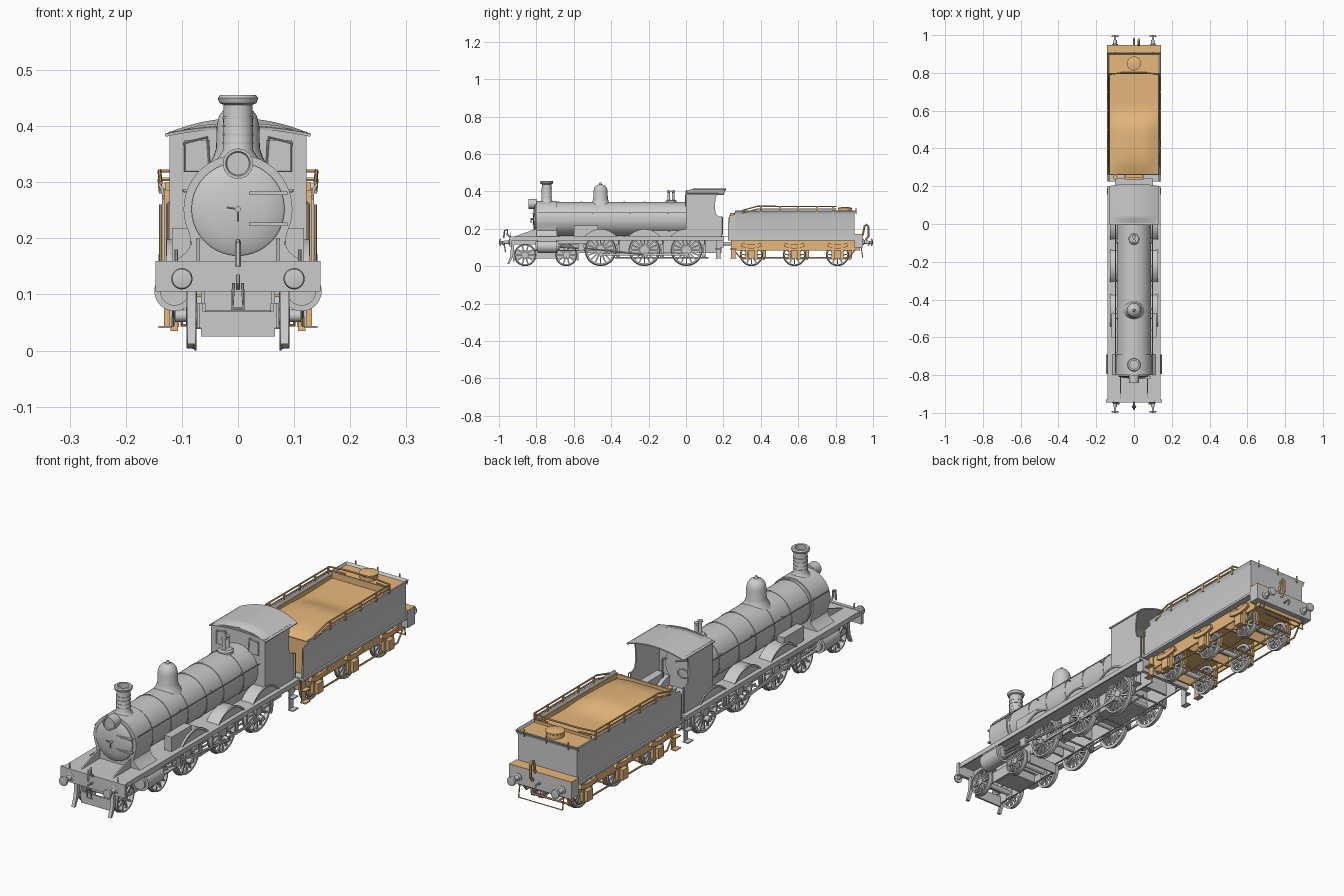
import bpy, bmesh, math
from math import sin, cos, pi, radians

orange = bpy.data.materials.new("orange")
orange.diffuse_color = (0.8, 0.48, 0.2, 1)

def mesh(name, verts, faces, mat=None):
    me = bpy.data.meshes.new(name)
    me.from_pydata(verts, [], faces)
    bm = bmesh.new(); bm.from_mesh(me)
    bmesh.ops.remove_doubles(bm, verts=bm.verts, dist=1e-5)
    bmesh.ops.recalc_face_normals(bm, faces=bm.faces)
    bm.to_mesh(me); bm.free()
    ob = bpy.data.objects.new(name, me)
    bpy.context.collection.objects.link(ob)
    if mat: me.materials.append(mat)
    return ob

def prism(name, pts, a, b, axis, mat=None):
    put = {'X': lambda p, t: (t, p[0], p[1]), 'Y': lambda p, t: (p[0], t, p[1]), 'Z': lambda p, t: (p[0], p[1], t)}[axis]
    n = len(pts)
    faces = [list(range(n)), list(range(n, 2 * n))] + [(i, (i + 1) % n, n + (i + 1) % n, n + i) for i in range(n)]
    return mesh(name, [put(p, a) for p in pts] + [put(p, b) for p in pts], faces, mat)

def box(name, x0, x1, y0, y1, z0, z1, mat=None):
    return prism(name, [(x0, y0), (x1, y0), (x1, y1), (x0, y1)], z0, z1, 'Z', mat)

def lathe(name, prof, loc, axis, mat=None, n=32, closed=False):
    put = {'X': lambda c, s, h: (h, c, s), 'Y': lambda c, s, h: (c, h, s), 'Z': lambda c, s, h: (c, s, h)}[axis]
    m, vs, fs = len(prof), [], []
    for i in range(n):
        a = 2 * pi * i / n
        for r, h in prof:
            p = put(r * cos(a), r * sin(a), h)
            vs.append([p[k] + loc[k] for k in range(3)])
    for i in range(n):
        for j in range(m if closed else m - 1):
            k = (j + 1) % m
            fs.append((i * m + j, i * m + k, (i + 1) % n * m + k, (i + 1) % n * m + j))
    return mesh(name, vs, fs, mat)

def cyl(name, r, a, b, loc, axis, mat=None, n=24):
    return lathe(name, [(0, a), (r, a), (r, b), (0, b)], loc, axis, mat, n)

def tube(name, pts, r, mat=None):
    cu = bpy.data.curves.new(name, 'CURVE')
    cu.dimensions = '3D'; cu.bevel_depth = r; cu.bevel_resolution = 1; cu.use_fill_caps = True
    sp = cu.splines.new('POLY'); sp.points.add(len(pts) - 1)
    for p, q in zip(sp.points, pts): p.co = (*q, 1)
    ob = bpy.data.objects.new(name, cu)
    bpy.context.collection.objects.link(ob)
    if mat: cu.materials.append(mat)
    return ob

def grid(name, fn, nu, nv, thick, mat=None):
    vs = [fn(i / nu, j / nv) for i in range(nu + 1) for j in range(nv + 1)]
    w = nv + 1
    ob = mesh(name, vs, [(i * w + j, i * w + j + 1, (i + 1) * w + j + 1, (i + 1) * w + j) for i in range(nu) for j in range(nv)], mat)
    if thick: ob.modifiers.new("thickness", 'SOLIDIFY').thickness = thick
    return ob

def arc(cx, cz, r, a0, a1, n):
    return [(cx + r * cos(radians(a0 + (a1 - a0) * i / n)), cz + r * sin(radians(a0 + (a1 - a0) * i / n))) for i in range(n + 1)]

def wheelset(name, y, R, spokes):
    for s in (-1, 1):
        x = s * 0.083
        lathe(name + "_rim", [(.83*R, -.009*s), (R, -.009*s), (R, -.006*s), (.95*R, -.004*s), (.93*R, .009*s), (.83*R, .009*s)], (x, y, R), 'X', n=40, closed=True)
        cyl(name + "_hub", .22 * R, -.01, .01, (x, y, R), 'X')
        vs, fs = [], []
        for k in range(spokes):
            a = 2 * pi * k / spokes; b = len(vs)
            for r, w in ((.15 * R, .0045), (.86 * R, .003)):
                for h, t in ((-.004, -w), (.004, -w), (.004, w), (-.004, w)):
                    vs.append((x + h, y + r * cos(a) - t * sin(a), R + r * sin(a) + t * cos(a)))
            fs += [(b + i, b + (i + 1) % 4, b + 4 + (i + 1) % 4, b + 4 + i) for i in range(4)]
        mesh(name + "_spokes", vs, fs)
    cyl(name + "_axle", .011, -.09, .09, (0, y, R), 'X', n=16)

# wheels
DRV, BOG, TEN = (-.457, -.222, .003), (-.86, -.64), (.35, .58, .81)
for y in DRV: wheelset("driving_wheel", y, .085, 16)
for y in BOG: wheelset("bogie_wheel", y, .06, 10)
for y in TEN: wheelset("tender_wheel", y, .062, 12)

# boiler, bands, smokebox and firebox
lathe("boiler", [(0, -.70), (.091, -.70), (.091, 0), (0, 0)], (0, 0, .252), 'Y', n=48)
for y in (-.68, -.56, -.45, -.33, -.22, -.09):
    lathe("boiler_band", [(.089, -.004), (.093, -.004), (.093, .004), (.089, .004)], (0, y, .252), 'Y', n=48, closed=True)
prism("smokebox", arc(0, .252, .097, -25, 205, 28) + [(-.083, .19), (-.092, .175), (-.115, .158), (.115, .158), (.092, .175), (.083, .19)], -.80, -.69, 'Y')
lathe("smokebox_door", [(.083, 0), (.083, -.005), (.078, -.009), (.05, -.015), (.02, -.018), (0, -.019)], (0, -.80, .252), 'Y', n=40)
for z in (.225, .28): box("door_hinge", .02, .088, -.82, -.806, z - .003, z + .003)
tube("door_handle", [(-.02, -.829, .255), (0, -.829, .252), (0, -.829, .23)], .002)
cyl("door_spindle", .005, -.832, -.81, (0, 0, .252), 'Y')
lathe("headlamp", [(0, -.838), (.02, -.838), (.022, -.842), (.027, -.842), (.027, -.80), (0, -.80)], (0, 0, .333), 'Y')
box("firebox", -.066, .066, -.19, .01, .07, .25)
lathe("backhead", [(.09, 0), (.085, .014), (0, .016)], (0, 0, .252), 'Y')
tube("firehole_ring", [(.025 * cos(a * pi / 8), .018, .225 + .018 * sin(a * pi / 8)) for a in range(17)], .003)

# chimney, dome and safety valves
lathe("chimney", [(.045, .333), (.033, .347), (.027, .357), (.026, .438), (.033, .441), (.036, .45), (.032, .455), (.022, .455), (.022, .40), (0, .40)], (0, -.745, 0), 'Z')
for z in (.37, .385, .40, .415):
    lathe("chimney_band", [(.025, z - .002), (.028, z - .002), (.028, z + .002), (.025, z + .002)], (0, -.745, 0), 'Z', closed=True)
lathe("dome", [(.056, .325), (.044, .345), (.039, .36), (.038, .40), (.034, .418), (.024, .431), (.008, .437), (.005, .447), (0, .448)], (0, -.457, 0), 'Z')
lathe("safety_valve_base", [(.03, .33), (.03, .348), (.024, .354), (0, .354)], (0, -.08, 0), 'Z')
for y in (-.092, -.068):
    lathe("safety_valve", [(.009, .35), (.007, .36), (.007, .395), (.01, .397), (.01, .404), (0, .406)], (0, y, 0), 'Z', n=16)

# footplate, beam and frames
box("footplate", -.14, .14, -.94, .20, .148, .158)
box("front_beam", -.147, .147, -.945, -.93, .105, .16)
box("smokebox_saddle", -.06, .06, -.80, -.69, .075, .16)
for y in (-.52, -.34, -.11, .13): box("frame_stretcher", -.06, .06, y - .005, y + .005, .08, .148)
box("drag_beam", -.12, .12, .185, .20, .10, .15)
box("bogie_centre", -.06, .06, -.80, -.70, .04, .075)
box("bogie_front_plate", -.066, .066, -.925, -.917, .025, .07)
box("bogie_rear_plate", -.066, .066, -.582, -.575, .03, .075)
tube("front_coupling_hook", [(0, -.945, .13), (0, -.975, .133), (0, -.982, .12), (0, -.972, .11)], .004)
tube("front_coupling_link", [(-.008, -.972, .12), (-.01, -.965, .075), (.01, -.965, .075), (.008, -.972, .12)], .003)
tube("front_brake_pipe", [(.0, -.935, .15), (0, -.955, .17), (0, -.955, .195), (0, -.97, .19), (0, -.975, .15)], .005)

for s in (-1, 1):
    box("main_frame", s*.06, s*.066, -.70, .19, .07, .15)
    box("front_frame", s*.06, s*.066, -.94, -.69, .115, .15)
    box("valance", s*.134, s*.14, -.93, .20, .138, .15)
    box("bogie_frame", s*.062, s*.069, -.925, -.575, .04, .085)
    prism("smokebox_bracket", [(-.92, .158), (-.80, .158), (-.80, .20)], s*.068, s*.074, 'X')
    prism("guard_iron", [(-.935, .11), (-.918, .11), (-.925, .05), (-.945, .012), (-.955, .012), (-.94, .05)], s*.076, s*.09, 'X')
    # cylinders and motion
    cyl("cylinder", .036, -.795, -.69, (s*.113, 0, .106), 'Y', n=32)
    cyl("cylinder_cover", .026, -.805, -.68, (s*.113, 0, .106), 'Y')
    box("valve_chest", s*.08, s*.138, -.79, -.695, .12, .15)
    tube("piston_rod", [(s*.113, -.69, .104), (s*.113, -.56, .095)], .005)
    for z in (.083, .118): box("slide_bar", s*.107, s*.119, -.69, -.53, z - .003, z + .003)
    box("crosshead", s*.105, s*.121, -.575, -.545, .083, .118)
    tube("connecting_rod", [(s*.113, -.56, .098), (s*.113, -.222, .062)], .005)
    box("coupling_rod", s*.098, s*.104, -.457, .003, .057, .067)
    for y in DRV:
        cyl("crank_pin", .011, s*.09, s*.112, (0, y, .062), 'X', n=16)
        # splashers over the drivers
        prism("splasher", arc(y, .085, .11, 40, 140, 16), s*.07, s*.122, 'X')
        prism("splasher_rim", arc(y, .085, .113, 38, 142, 16) + arc(y, .085, .106, 142, 38, 16), s*.118, s*.127, 'X')
        prism("driver_brake_shoe", arc(y, .085, .089, -25, 20, 6) + arc(y, .085, .099, 20, -25, 6), s*.076, s*.09, 'X')
        tube("brake_hanger", [(s*.083, y + .097, .148), (s*.083, y + .097, .05)], .004)
    for y in BOG: box("bogie_axle_box", s*.058, s*.073, y - .018, y + .018, .04, .085)
    tube("brake_pull_rod", [(s*.05, -.38, .045), (s*.05, .12, .045)], .004)
    box("sandbox", s*.085, s*.118, -.60, -.47, .155, .218)
    tube("boiler_handrail", [(s*.098, -.79, .285), (s*.098, 0, .285)], .002)
    for y in (-.7, -.5, -.3, -.1): tube("handrail_post", [(s*.084, y, .283), (s*.099, y, .285)], .003)
    tube("front_lamp_iron", [(s*.11, -.937, .155), (s*.11, -.937, .18)], .003)
    # buffers at both ends
    for e, y0, z in ((-1, .94, .128), (1, .945, .128)):
        lathe("buffer", [(.016, y0*e), (.016, (y0+.006)*e), (.010, (y0+.009)*e), (.009, (y0+.03)*e), (.006, (y0+.03)*e), (.006, .99*e), (.019, .99*e), (.017, .997*e), (0, e)], (s*.10, 0, z), 'Y')
    # cab sides, windows, grab rails and steps
    prism("cab_side", [(0, .155), (0, .39), (.175, .39), (.162, .375), (.156, .34), (.156, .30), (.162, .275), (.178, .265), (.19, .265), (.19, .155)], s*.117, s*.122, 'X')
    box("cab_window_pane", s*.05, s*.095, -.004, 0, .32, .375)
    tube("cab_window_frame", [(s*.05, -.003, .32), (s*.095, -.003, .32), (s*.095, -.003, .37), (s*.055, -.003, .38), (s*.05, -.003, .32)], .0025)
    tube("cab_grab_rail", [(s*.12, .19, .165), (s*.126, .195, .17), (s*.126, .195, .26), (s*.12, .19, .265)], .0025)
    box("cab_seat", s*.085, s*.117, .02, .13, .155, .21)
    for y0, y1, mat, nm in ((.155, .19, None, "cab"), (.235, .27, orange, "tender")):
        box(nm + "_step_plate", s*.118, s*.122, y0 + .005, y1 - .005, .04, .148, mat)
        for z in (.04, .09): box(nm + "_step", s*.118, s*.142, y0, y1, z, z + .004, mat)

# driver brake beams
for y in DRV: tube("brake_beam", [(-.083, y + .097, .048), (.083, y + .097, .048)], .004)

# cab front and domed roof
prism("cab_front", [(-.122, .155), (.122, .155), (.122, .386), (.07, .401), (0, .408), (-.07, .401), (-.122, .386)], 0, .006, 'Y')
def roof(u, v):
    y = -.004 + .205 * u
    k = 2 * v - 1
    rise = .014 + .014 * min(1, u * 5)
    return (.130 * k, y + (.012 * (1 - k * k) if u == 1 else 0), .386 + rise * (1 - k * k))
grid("cab_roof", roof, 20, 20, .005)
tube("regulator", [(-.03, .025, .29), (.03, .025, .27)], .003)
tube("brake_column", [(.085, .03, .158), (.085, .03, .27), (.06, .04, .28)], .004)

# tender tank
box("tender_footplate", -.142, .142, .225, .945, .138, .148)
for s in (-1, 1):
    side = [(s*.135, .145), (s*.135, .277), (s*.138, .288), (s*.143, .296), (s*.139, .298), (s*.133, .289), (s*.131, .277), (s*.131, .145)]
    prism("tender_side", side, .262, .90, 'Y')
    prism("tender_front_side", [(.225, .145), (.262, .145), (.262, .277), (.23, .27)], s*.131, s*.135, 'X')
    box("tender_inner_side", s*.128, s*.131, .26, .897, .145, .288, orange)
    # coal rails
    for z in (.305, .320):
        tube("coal_rail", [(s*.07, .80, z), (s*.138, .79, z), (s*.14, .38, z), (s*.138, .30, z - .022)], .0035, orange)
    for y in (.40, .50, .60, .70, .785): box("rail_post", s*.136, s*.142, y - .004, y + .004, .285, .322, orange)
    # outside frame with axle boxes and springs
    box("tender_frame", s*.108, s*.114, .24, .93, .085, .14, orange)
    tube("tender_tie_bar", [(s*.117, .25, .095), (s*.117, .29, .045), (s*.117, .87, .045), (s*.117, .91, .095)], .004, orange)
    for y in TEN:
        box("tender_axle_box", s*.105, s*.132, y - .018, y + .018, .042, .085, orange)
        for d in (-1, 1): box("horn_guide", s*.107, s*.12, y + d*.026 - .006, y + d*.026 + .006, .035, .13, orange)
        prism("leaf_spring", arc(y, .24, .145, -113, -67, 10) + arc(y, .24, .125, -67, -113, 10), s*.115, s*.127, 'X', orange)
        prism("tender_brake_shoe", arc(y, .062, .065, -25, 20, 6) + arc(y, .062, .074, 20, -25, 6), s*.076, s*.09, 'X', orange)
        tube("tender_brake_hanger", [(s*.083, y + .073, .14), (s*.083, y + .073, .04)], .004, orange)
    tube("tender_pull_rod", [(s*.04, .30, .045), (s*.04, .88, .045)], .004, orange)
    tube("tender_grab_rail", [(s*.138, .226, .16), (s*.138, .226, .26)], .0025, orange)
for y in TEN: tube("tender_brake_beam", [(-.083, y + .073, .042), (.083, y + .073, .042)], .004, orange)
box("tender_rear", -.135, .135, .896, .90, .145, .288)
prism("tender_rear_coping", [(.90, .28), (.903, .288), (.908, .296), (.904, .298), (.896, .288)], -.141, .141, 'X')
box("tender_front_wall", -.131, .131, .26, .266, .145, .285, orange)
box("tender_shovel_plate", -.05, .05, .235, .262, .148, .175, orange)
box("tender_toolbox", -.045, .045, .245, .262, .25, .27, orange)
box("tender_underside", -.108, .108, .24, .93, .128, .138, orange)
for y in (.25, .465, .695, .92): box("tender_stretcher", -.108, .108, y - .004, y + .004, .085, .13, orange)
box("tank_rear_deck", -.135, .135, .80, .90, .28, .289, orange)
tube("rear_coal_rail", [(-.07, .80, .32), (.07, .80, .32)], .0035, orange)
box("coal_plate", -.13, .13, .795, .80, .26, .30, orange)
lathe("water_filler", [(.034, .28), (.034, .305), (.037, .307), (.037, .312), (.015, .316), (0, .317)], (0, .85, 0), 'Z', orange)
cyl("tender_vent", .012, .14, .285, (-.10, .247, 0), 'Z', orange, 16)

# coal load
def coal(u, v):
    x, y = -.13 + .26 * v, .265 + .535 * u
    d = ((x / .12) ** 4 + ((y - .42) / .15) ** 4)
    return (x, y, .262 + .012 * u + .032 * math.exp(-d))
grid("coal", coal, 36, 24, 0, orange)

# tender rear end
box("tender_rear_beam", -.142, .142, .90, .947, .10, .168)
box("rear_ledge", -.142, .142, .90, .947, .168, .172, orange)
tube("rear_brake_hose", [(.025, .945, .165), (.025, .955, .215), (.025, .966, .222), (.025, .976, .21), (.025, .976, .16), (.025, .96, .14)], .006, orange)
tube("rear_guard_bar", [(-.1, .935, .11), (-.1, .945, .045), (.1, .945, .045), (.1, .935, .11)], .003, orange)
tube("rear_coupling_hook", [(0, .945, .13), (0, .975, .133), (0, .982, .12), (0, .972, .11)], .004)
for x in (-.1, 0, .1): tube("rear_lamp_iron", [(x, .908, .28), (x, .908, .31)], .003, orange)
cyl("drawbar", .01, .19, .25, (0, 0, .12), 'Y')
box("fall_plate", -.10, .10, .18, .24, .158, .162)

# curves to meshes, then smooth shading with sharp edges kept
for ob in bpy.context.scene.objects: ob.select_set(True)
bpy.context.view_layer.objects.active = bpy.context.scene.objects[0]
bpy.ops.object.convert(target='MESH')
for ob in bpy.context.scene.objects: ob.select_set(ob.type == 'MESH')
bpy.context.view_layer.objects.active = bpy.context.scene.objects[0]
bpy.ops.object.shade_smooth_by_angle(angle=radians(35))
